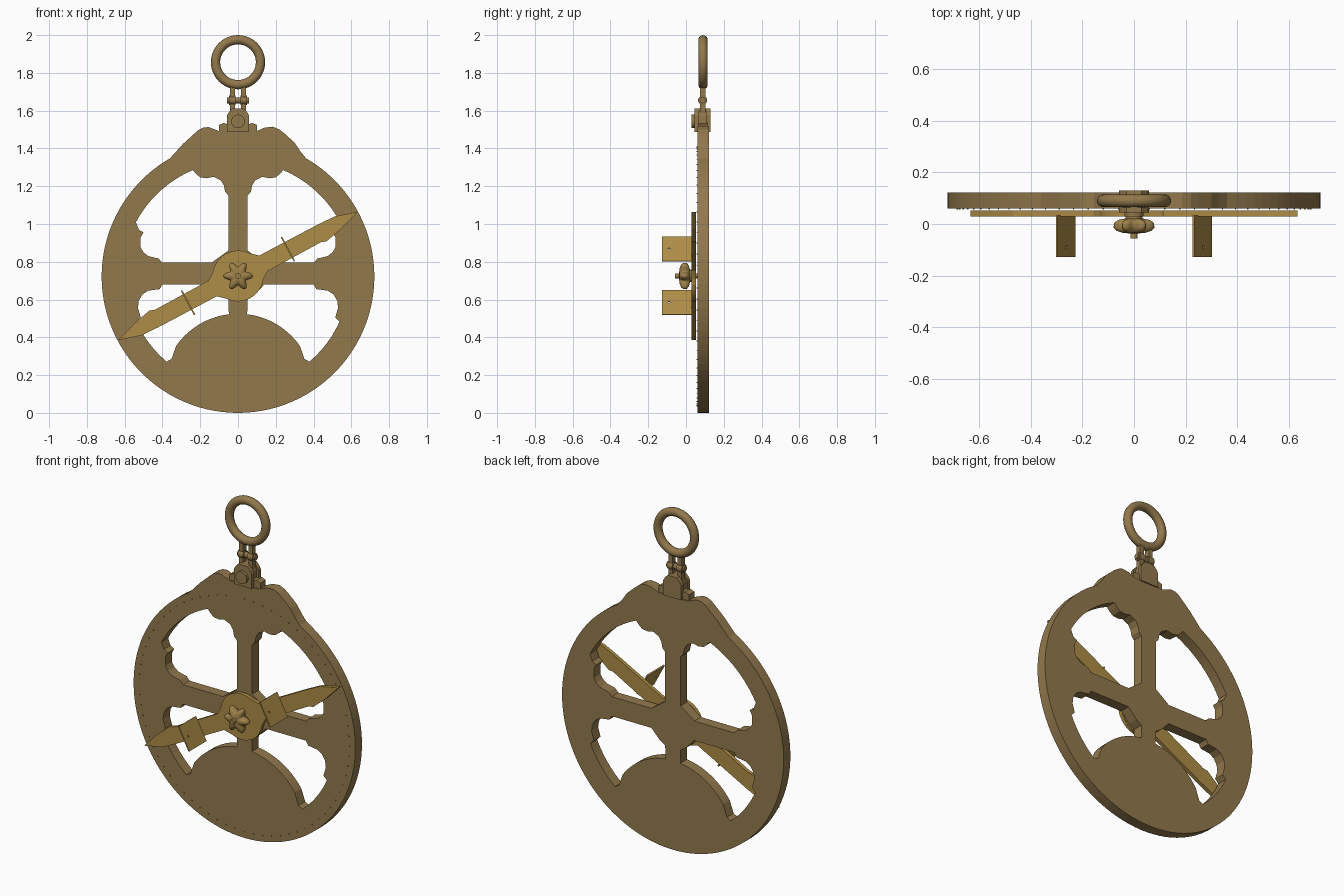
import bpy, bmesh, math
from math import sin, cos, pi, radians
from mathutils import Matrix, Vector

cube = bpy.data.objects.get("Cube")
if cube:
    bpy.data.objects.remove(cube, do_unlink=True)


def material(name, rgb):
    m = bpy.data.materials.new(name)
    m.use_nodes = True
    m.diffuse_color = (*rgb, 1)
    m.node_tree.nodes["Principled BSDF"].inputs["Base Color"].default_value = (*rgb, 1)
    return m


bronze = material("aged bronze", (0.29, 0.19, 0.073))
brass = material("bright brass", (0.42, 0.265, 0.062))
nut_brass = material("dull brass", (0.34, 0.22, 0.066))

C = 0.725                      # height of the pivot
TILT = radians(28.2)           # slope of the pointer
U = Vector((cos(TILT), 0, sin(TILT)))
V = Vector((-sin(TILT), 0, cos(TILT)))
Y = Vector((0, 1, 0))


def frame(x, y, origin):
    """Matrix with the given local x and y directions."""
    m = Matrix((x, y, x.cross(y))).transposed().to_4x4()
    m.translation = origin
    return m


def upright(y):
    return frame(Vector((1, 0, 0)), Vector((0, 0, 1)), Vector((0, y, 0)))


def plate(name, loops, thick, matrix, mat):
    """Flat plate from an outline followed by its holes."""
    cu = bpy.data.curves.new(name, 'CURVE')
    cu.dimensions, cu.fill_mode, cu.extrude = '2D', 'BOTH', thick / 2
    for pts in loops:
        s = cu.splines.new('POLY')
        s.points.add(len(pts) - 1)
        for p, (a, b) in zip(s.points, pts):
            p.co = (a, b, 0, 1)
        s.use_cyclic_u, s.use_smooth = True, False
    ob = bpy.data.objects.new(name, cu)
    bpy.context.collection.objects.link(ob)
    ob.matrix_world = matrix
    cu.materials.append(mat)
    bpy.ops.object.select_all(action='DESELECT')
    ob.select_set(True)
    bpy.context.view_layer.objects.active = ob
    bpy.ops.object.convert(target='MESH')
    return bpy.context.object


def rod(name, r, p0, p1, mat, sides=24):
    p0, p1 = Vector(p0), Vector(p1)
    bpy.ops.mesh.primitive_cylinder_add(vertices=sides, radius=r, depth=(p1 - p0).length,
                                        location=(p0 + p1) / 2)
    ob = bpy.context.object
    ob.rotation_euler = (p1 - p0).to_track_quat('Z', 'Y').to_euler()
    ob.name = name
    ob.data.materials.append(mat)
    bpy.ops.object.shade_smooth_by_angle()
    return ob


def arc(cx, cz, r, a0, a1, n):
    return [(cx + r * cos(radians(a0 + (a1 - a0) * i / n)),
             cz + r * sin(radians(a0 + (a1 - a0) * i / n))) for i in range(n + 1)]


def mirrored(pts):
    return [(-x, z) for x, z in pts]


# Wheel with shoulders and four windows
outline = arc(0, 0.722, 0.722, 60, -240, 90) + [
    (-0.29, 1.425), (-0.21, 1.497), (-0.185, 1.51), (-0.155, 1.513), (-0.095, 1.49),
    (0.095, 1.49), (0.14, 1.51), (0.185, 1.515), (0.22, 1.5), (0.25, 1.476), (0.30, 1.43), (0.33, 1.385)]
upper = [(0.14, 0.795), (0.05, 0.86), (0.05, 1.15), (0.068, 1.17), (0.075, 1.205), (0.092, 1.232),
         (0.13, 1.25), (0.165, 1.242), (0.2, 1.247), (0.222, 1.265)]
upper += arc(0, 0.722, 0.612, 67, 28, 14)
upper += [(0.525, 0.97), (0.50, 0.955), (0.515, 0.93), (0.515, 0.875), (0.5, 0.85), (0.475, 0.83),
          (0.42, 0.817), (0.40, 0.795)]
lower = [(0.14, 0.68), (0.40, 0.68), (0.415, 0.655), (0.475, 0.647), (0.505, 0.628), (0.525, 0.595),
         (0.53, 0.557), (0.515, 0.505)]
lower += arc(0, 0.722, 0.588, -24, -50, 10) + [(0.352, 0.285)]
lower += arc(0, 0.125, 0.4, 35, 83, 14) + [(0.05, 0.6), (0.085, 0.622)]
plate("wheel", [outline, upper, mirrored(upper), lower, mirrored(lower)], 0.062, upright(0.091), bronze)

# Scale dots around the rim
bm = bmesh.new()
for i in range(72):
    a = 2 * pi * i / 72
    bmesh.ops.create_cube(bm, size=0.005, matrix=Matrix.Translation(
        (0.685 * cos(a), 0.059, 0.722 + 0.685 * sin(a))))
me = bpy.data.meshes.new("scale_dots")
bm.to_mesh(me)
bm.free()
me.materials.append(bronze)
bpy.context.collection.objects.link(bpy.data.objects.new("scale_dots", me))

# Pointer: one half, repeated by half a turn
half = arc(0, 0, 0.135, -90, -35, 4) + [
    (0.15, -0.052), (0.47, -0.05), (0.5, -0.06), (0.6, -0.038), (0.718, 0), (0.6, 0.036),
    (0.55, 0.038), (0.5, 0.04), (0.15, 0.042)] + arc(0, 0, 0.135, 35, 75, 3)
pointer = half + [(-x, -z) for x, z in half]
pivot = Vector((0, 0, C))
plate("pointer", [pointer], 0.022, frame(U, V, pivot + Y * 0.041), brass)

# Sighting vanes with pinholes
for side, name in ((1, "left"), (-1, "right")):
    vane = [(-0.073, -0.127), (0.073, -0.127), (0.073, 0.032), (-0.073, 0.032)]
    plate(name + "_sight", [vane, arc(0, -0.09, 0.006, 0, 330, 11)], 0.008,
          frame(V, Y, pivot + U * 0.3 * side), brass)

# Pivot bolt, washer and six-lobed nut
rod("pivot_bolt", 0.014, (0, -0.057, C), (0, 0.1, C), nut_brass)
rod("washer", 0.033, (0, 0.01, C), (0, 0.034, C), nut_brass)
bm = bmesh.new()
N = 72
rings = []
for y, k, lobe in ((0.021, 0.5, 0.3), (0.016, 0.8, 0.8), (0.004, 0.98, 1), (-0.014, 1, 1),
                   (-0.026, 0.86, 1), (-0.034, 0.6, 0.7), (-0.036, 0.35, 0.2)):
    ring = []
    for i in range(N):
        a = 2 * pi * i / N
        r = k * (0.064 + 0.015 * lobe * cos(6 * a))
        ring.append(bm.verts.new((r * cos(a), y, C + r * sin(a))))
    rings.append(ring)
for p, q in zip(rings, rings[1:]):
    for i in range(N):
        j = (i + 1) % N
        bm.faces.new((p[i], p[j], q[j], q[i]))
bm.faces.new(rings[0])
bm.faces.new(rings[-1])
bmesh.ops.recalc_face_normals(bm, faces=bm.faces)
me = bpy.data.meshes.new("lobed_nut")
bm.to_mesh(me)
bm.free()
me.materials.append(nut_brass)
me.polygons.foreach_set("use_smooth", [True] * len(me.polygons))
bpy.context.collection.objects.link(bpy.data.objects.new("lobed_nut", me))

# Hanging bracket: stepped base, lug and two cheeks
base = [(0.1, 1.48), (0.1, 1.525), (0.075, 1.535), (0.06, 1.53)]
plate("bracket_base", [base + mirrored(base)[::-1]], 0.05, upright(0.09), bronze)
cheek = [(0.058, 1.487), (0.058, 1.575), (0.05, 1.59), (0.03, 1.612)]
cheek += mirrored(cheek)[::-1]
for name, y in (("front_cheek", 0.056), ("back_cheek", 0.118)):
    plate(name, [cheek], 0.022, upright(y), bronze)
plate("bracket_lug", [[(x * 0.8, z) for x, z in cheek]], 0.045, upright(0.088), bronze)
rod("bracket_pin", 0.036, (0, 0.029, 1.543), (0, 0.06, 1.543), bronze)

# Shackle: two straps, a cross pin with knobs, and end eyes
for side, name in ((1, "left"), (-1, "right")):
    x = 0.03 * side
    strap = [(x - 0.013, 1.58), (x + 0.013, 1.58), (x + 0.013, 1.735), (x - 0.013, 1.735)]
    plate(name + "_strap", [strap], 0.03, upright(0.088), bronze)
    rod(name + "_strap_knob", 0.024, (x - 0.018, 0.088, 1.655), (x + 0.018, 0.088, 1.655), bronze)
rod("shackle_pin", 0.016, (-0.057, 0.088, 1.655), (0.057, 0.088, 1.655), bronze)

# Suspension ring
bpy.ops.mesh.primitive_torus_add(major_radius=0.119, minor_radius=0.0245, major_segments=48,
                                 minor_segments=16, location=(0, 0.09, 1.8565),
                                 rotation=(pi / 2, 0, 0))
hoop = bpy.context.object
hoop.name = "suspension_ring"
hoop.data.materials.append(bronze)
bpy.ops.object.shade_smooth_by_angle(angle=radians(60))
